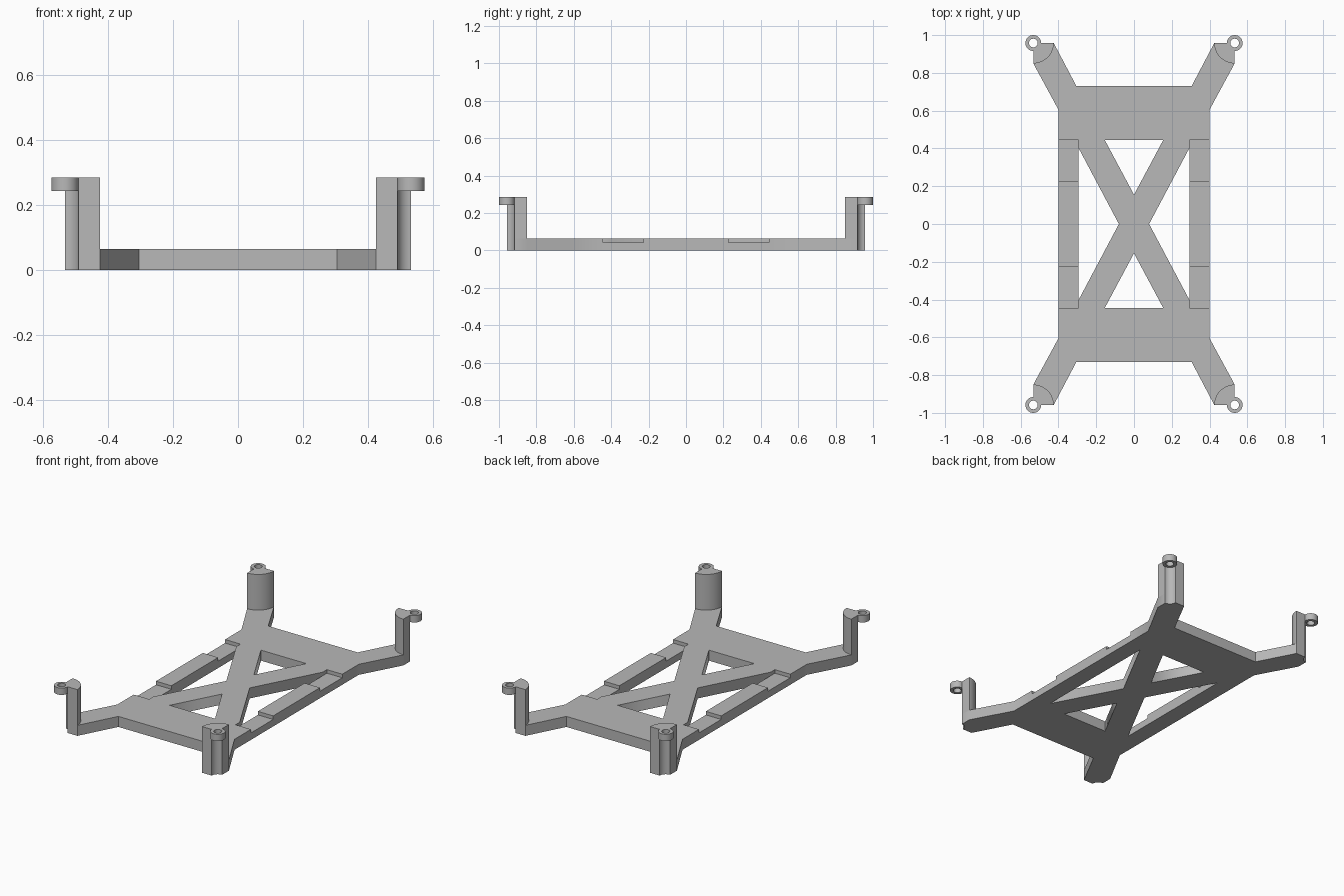
import bpy
import bmesh
from math import cos, sin, radians
from mathutils import Vector

default = bpy.data.objects.get("Cube")
if default:
    bpy.data.objects.remove(default, do_unlink=True)

PLATE = 0.065                      # plate thickness
TOP = 0.285                        # height of posts and eyelets
EYE = Vector((0.533, 0.958))       # eyelet centre in the +x +y quarter
EYE_R, HOLE_R, POST_R = 0.042, 0.023, 0.108

grey = bpy.data.materials.new("plain grey")
grey.use_nodes = True
colour = (0.48, 0.48, 0.48, 1)
grey.diffuse_color = colour
grey.node_tree.nodes["Principled BSDF"].inputs["Base Color"].default_value = colour


def arc(radius, start, end, steps):
    """Points on a circle around the eyelet centre."""
    angles = [radians(start + (end - start) * i / steps) for i in range(steps + 1)]
    return [(EYE.x + radius * cos(a), EYE.y + radius * sin(a)) for a in angles]


def finish(name, bm):
    """Open the faces on the symmetry planes, then mirror the quarter."""
    bmesh.ops.recalc_face_normals(bm, faces=bm.faces)
    seam = [f for f in bm.faces
            if any(all(abs(v.co[k]) < 1e-5 for v in f.verts) for k in (0, 1))]
    bmesh.ops.delete(bm, geom=seam, context='FACES')
    mesh = bpy.data.meshes.new(name)
    bm.to_mesh(mesh)
    bm.free()
    mesh.materials.append(grey)
    obj = bpy.data.objects.new(name, mesh)
    bpy.context.collection.objects.link(obj)
    bpy.ops.object.select_all(action='DESELECT')
    obj.select_set(True)
    bpy.context.view_layer.objects.active = obj
    bpy.ops.object.shade_smooth_by_angle(angle=radians(30))
    mirror = obj.modifiers.new("four quarters", 'MIRROR')
    mirror.use_axis = (True, True, False)
    mirror.merge_threshold = 0.0001
    return obj


def prism(name, points, push):
    """Extrude one flat outline along a vector."""
    bm = bmesh.new()
    face = bm.faces.new([bm.verts.new(p) for p in points])
    out = bmesh.ops.extrude_face_region(bm, geom=[face], use_keep_orig=True)
    moved = [g for g in out["geom"] if isinstance(g, bmesh.types.BMVert)]
    bmesh.ops.translate(bm, verts=moved, vec=push)
    return finish(name, bm)


groove = arc(EYE_R, 270, 180, 8)

# Plate quarter: cross brace, end panel and diagonal arm in one outline
plate = [(0, 0), (0.08, 0), (0.295, 0.405), (0.295, 0.445), (0.4, 0.445),
         (0.4, 0.605), (EYE.x, EYE.y - POST_R)]
plate += groove
plate += [(EYE.x - POST_R, EYE.y), (0.305, 0.73), (0, 0.73),
          (0, 0.445), (0.155, 0.445), (0, 0.155)]
prism("braced_plate", [(x, y, 0) for x, y in plate], (0, 0, PLATE))

# Side rails, stepped down between the middle and the end panels
rail = [(0, 0), (0.445, 0), (0.445, 0.043), (0.228, 0.043),
        (0.228, PLATE), (0, PLATE)]
prism("side_rails", [(0.295, y, z) for y, z in rail], (0.105, 0, 0))

# Corner posts: rounded inside, grooved outside around the screw axis
post = groove + arc(POST_R, 180, 270, 16)
prism("corner_posts", [(x, y, PLATE) for x, y in post], (0, 0, TOP - PLATE))

# Screw eyelets at the top of the posts
bm = bmesh.new()
count = 32
rings = []
for radius, z in ((EYE_R, 0.243), (EYE_R, TOP), (HOLE_R, TOP), (HOLE_R, 0.243)):
    rings.append([bm.verts.new((x, y, z)) for x, y in arc(radius, 0, 360, count)[:-1]])
for a, b in zip(rings, rings[1:] + rings[:1]):
    for i in range(count):
        j = (i + 1) % count
        bm.faces.new((a[i], a[j], b[j], b[i]))
finish("screw_eyelets", bm)
